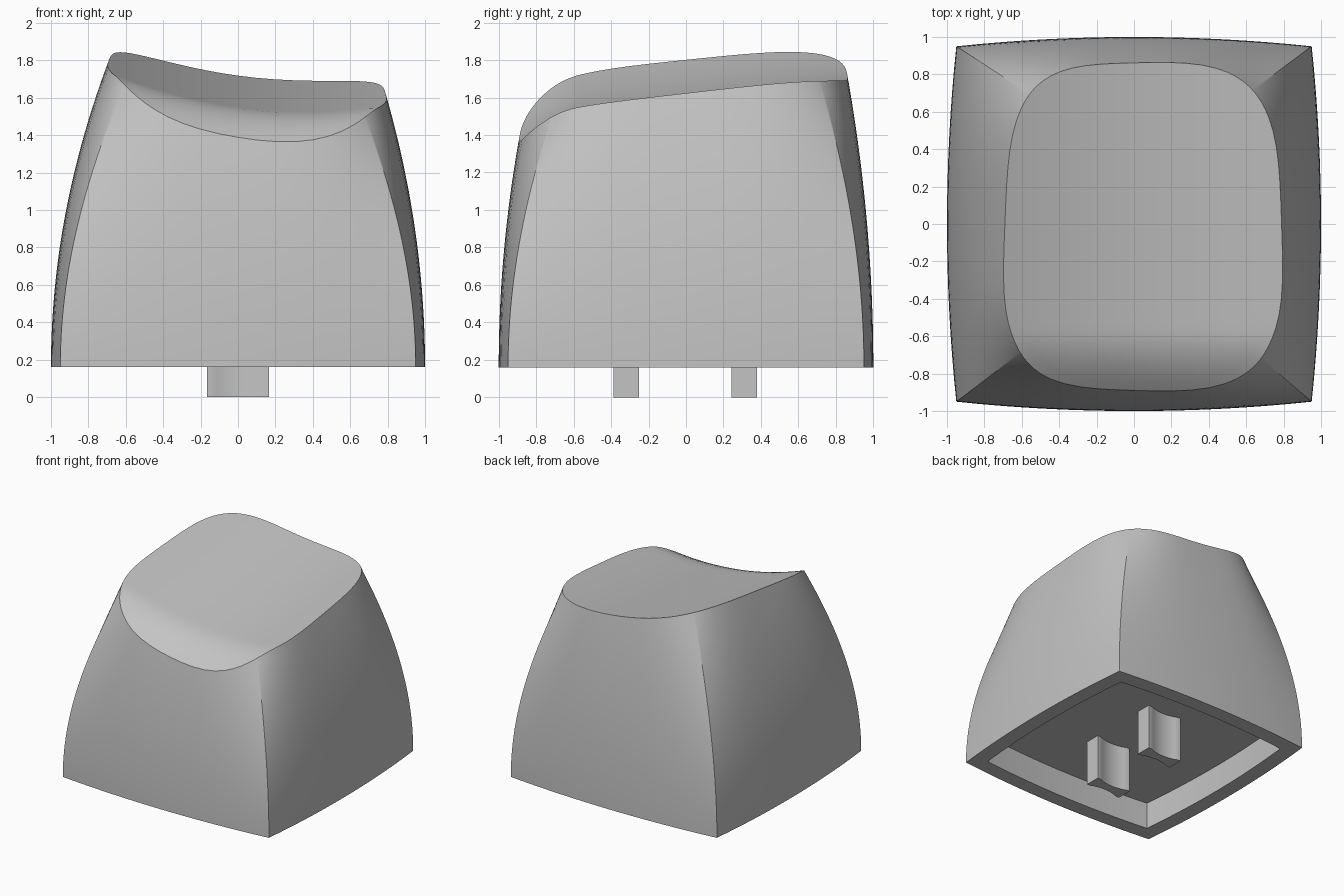
import bpy
import bmesh
from math import sin, pi
from mathutils import Vector

cube = bpy.data.objects.get("Cube")
if cube:
    bpy.data.objects.remove(cube, do_unlink=True)

BASE, FLOOR = 0.16, 0.39      # lower edge of the shell, ceiling of the cavity
SEGS, ROWS, TOP_RINGS = 24, 28, 18

grey = bpy.data.materials.new("plain grey")
grey.use_nodes = True
grey.diffuse_color = (0.55, 0.55, 0.55, 1)
grey.node_tree.nodes["Principled BSDF"].inputs["Base Color"].default_value = grey.diffuse_color


def finish(name, bm):
    bmesh.ops.recalc_face_normals(bm, faces=bm.faces)
    mesh = bpy.data.meshes.new(name)
    bm.to_mesh(mesh)
    bm.free()
    obj = bpy.data.objects.new(name, mesh)
    bpy.context.collection.objects.link(obj)
    mesh.materials.append(grey)
    bpy.ops.object.select_all(action='DESELECT')
    obj.select_set(True)
    bpy.context.view_layer.objects.active = obj
    bpy.ops.object.shade_smooth_by_angle(angle=pi / 6)
    return obj


def dish(x, y):
    """Height of the tilted, scooped top, rolling down at the front."""
    z = 1.715 + 0.12 * y - 0.12 * x + 0.19 * ((x - 0.05) ** 2 - 0.53)
    return z - 1.17 * max(0, -0.57 - y) ** 2


def outline():
    """Unit plan: pairs of a bowed square point and a rounded square point."""
    pairs = []
    for side in range(4):
        for i in range(SEGS):
            t = sin(pi / 2 * (2 * i / SEGS - 1))
            p = Vector((0.95 * t, -1 + 0.05 * t * t))
            for _ in range(side):
                p = Vector((-p.y, p.x))
            n = 3.6
            r = (abs(p.x) ** n + abs(p.y) ** n) ** (-1 / n)
            pairs.append((p, p * r))
    return pairs


def taper(p, z):
    """Draw the plan inward with height, each side by its own curve."""
    d = (z - BASE) ** 2
    kx = 0.115 if p.x < 0 else 0.0985
    ky = 0.073 if p.y < 0 else 0.057
    return Vector((p.x * (1 - kx * d), p.y * (1 - ky * d), z))


def rim_height(p):
    z = 1.6
    for _ in range(25):
        q = taper(p, z)
        z = dish(q.x, q.y)
    return z


# Shell: cavity, lower edge, walls and scooped top as one run of rings
pairs = outline()
heights = [rim_height(soft) for _, soft in pairs]
inner = [p * 0.87 for p, _ in pairs]
rings = [[Vector((p.x, p.y, z)) for p in inner] for z in (FLOOR, BASE)]
for row in range(ROWS + 1):
    s = row / ROWS
    rings.append([taper(hard.lerp(soft, s * s), BASE + s * (top - BASE))
                  for (hard, soft), top in zip(pairs, heights)])
rim = rings[-1]
centre = Vector((0.05, 0, 0))
for k in range(1, TOP_RINGS):
    ring = []
    for v in rim:
        q = v.lerp(centre, k / TOP_RINGS)
        ring.append(Vector((q.x, q.y, dish(q.x, q.y))))
    rings.append(ring)

bm = bmesh.new()
loops = [[bm.verts.new(v) for v in ring] for ring in rings]
count = len(pairs)
for a, b in zip(loops, loops[1:]):
    for i in range(count):
        j = (i + 1) % count
        bm.faces.new((a[i], a[j], b[j], b[i]))
bm.faces.new(loops[0])
hub = bm.verts.new((centre.x, 0, dish(centre.x, 0)))
for i in range(count):
    bm.faces.new((loops[-1][i], loops[-1][(i + 1) % count], hub))
finish("cap_shell", bm)


# Stem legs: blocks with hollowed front and back faces
def leg(name, y):
    bm = bmesh.new()
    plan = []
    for side in (-1, 1):
        for i in range(13):
            t = i / 6 - 1
            waist = 0.03 * max(0, 1 - (t / 0.85) ** 2)
            plan.append((-side * t * 0.165, y + side * (0.068 - waist)))
    face = bm.faces.new([bm.verts.new((px, py, 0)) for px, py in plan])
    out = bmesh.ops.extrude_face_region(bm, geom=[face])
    verts = [g for g in out["geom"] if isinstance(g, bmesh.types.BMVert)]
    bmesh.ops.translate(bm, verts=verts, vec=(0, 0, FLOOR + 0.01))
    finish(name, bm)


leg("front_stem_leg", -0.318)
leg("back_stem_leg", 0.312)
